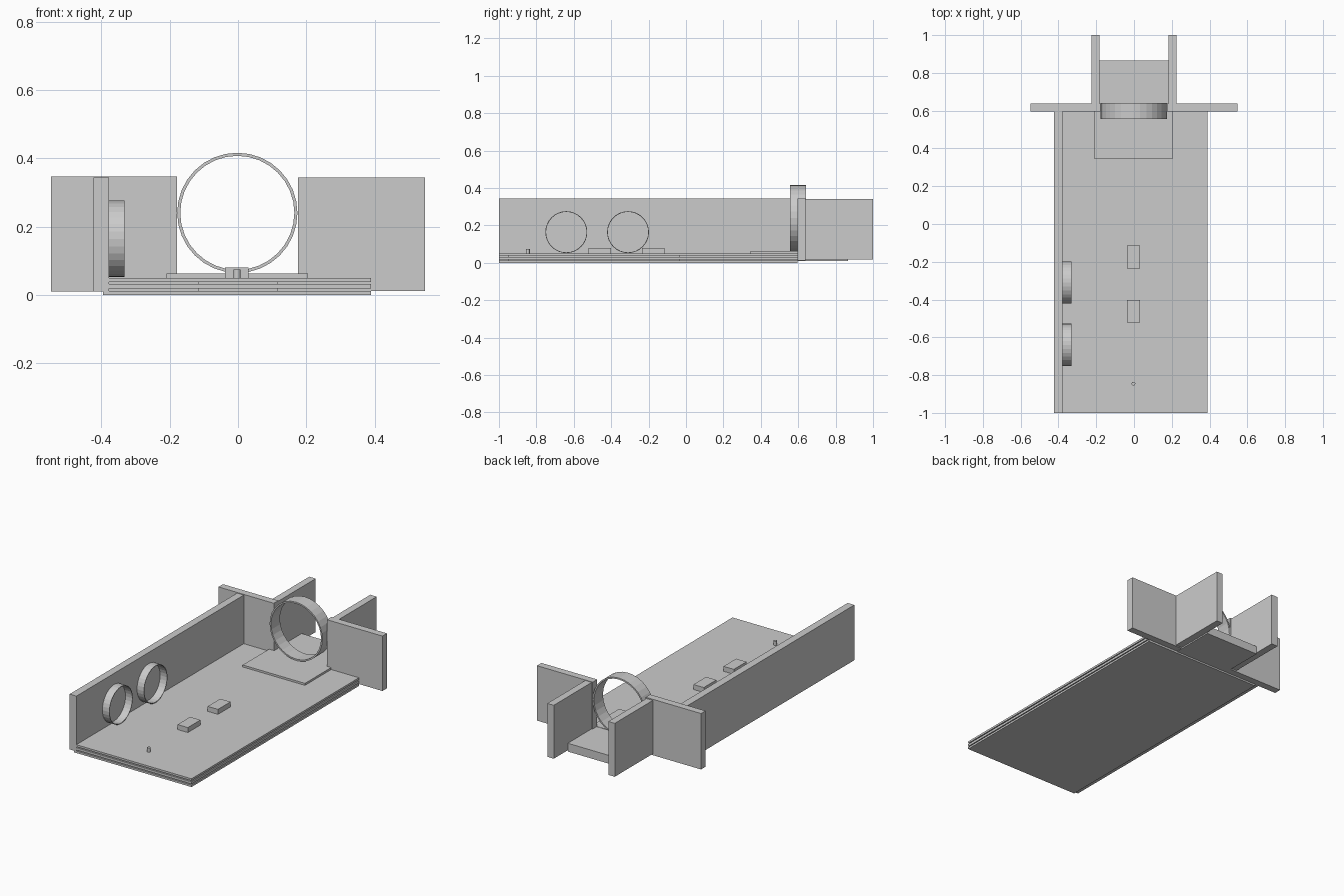
import bpy, bmesh, math
from mathutils import Matrix

if "Cube" in bpy.data.objects:
    bpy.data.objects.remove(bpy.data.objects["Cube"])


def make_object(name, bm):
    bmesh.ops.recalc_face_normals(bm, faces=bm.faces)
    mesh = bpy.data.meshes.new(name)
    bm.to_mesh(mesh)
    bm.free()
    obj = bpy.data.objects.new(name, mesh)
    bpy.context.collection.objects.link(obj)
    return obj


def box(name, x, y, z):
    """Box from (min, max) ranges on each axis."""
    bm = bmesh.new()
    size = [r[1] - r[0] for r in (x, y, z)]
    mid = [(r[0] + r[1]) / 2 for r in (x, y, z)]
    bmesh.ops.create_cube(bm, size=1, matrix=Matrix.Translation(mid) @ Matrix.Diagonal((*size, 1)))
    return make_object(name, bm)


def ring(name, centre, r_out, r_in, depth, axis, sides=32):
    """Flat-sided hollow ring whose axis runs along x or y."""
    bm = bmesh.new()
    profile = [(r_in, -depth / 2), (r_out, -depth / 2), (r_out, depth / 2), (r_in, depth / 2)]
    loops = []
    for i in range(sides):
        a = 2 * math.pi * i / sides
        loops.append([bm.verts.new((r * math.cos(a), r * math.sin(a), h)) for r, h in profile])
    for i in range(sides):
        p, q = loops[i], loops[(i + 1) % sides]
        for k in range(4):
            n = (k + 1) % 4
            bm.faces.new((p[k], q[k], q[n], p[n]))
    turn = Matrix.Rotation(math.pi / 2, 4, 'Y' if axis == 'X' else 'X')
    bm.transform(Matrix.Translation(centre) @ turn)
    return make_object(name, bm)


# Layered floor with recessed spacers in the gaps
box("floor_bottom", (-0.395, 0.39), (-1, 0.597), (0, 0.012))
box("floor_middle", (-0.378, 0.39), (-1, 0.597), (0.018, 0.032))
box("floor_top", (-0.378, 0.39), (-1, 0.597), (0.038, 0.05))
for i, z in enumerate(((0.012, 0.018), (0.032, 0.038))):
    box(f"floor_spacer_{i + 1}", (-0.115, 0.115), (-0.95, -0.035), z)

# Side wall and its round window frames
box("side_wall", (-0.423, -0.378), (-1, 0.597), (0.01, 0.343))
for i, y in enumerate((-0.64, -0.31)):
    ring(f"window_frame_{i + 1}", (-0.355, y, 0.164), 0.112, 0.108, 0.046, 'X')

# End walls on both sides of the doorway
box("end_wall_left", (-0.547, -0.178), (0.595, 0.638), (0.01, 0.347))
box("end_wall_right", (0.176, 0.547), (0.595, 0.638), (0.012, 0.343))

# Round doorway and the raised pad in front of it
ring("door_ring", (-0.002, 0.598, 0.24), 0.176, 0.167, 0.085, 'Y')
box("door_pad", (-0.21, 0.205), (0.345, 0.6), (0.05, 0.062))

# Corridor behind the doorway
for name, s in (("left", -1), ("right", 1)):
    box(f"corridor_wall_{name}", tuple(sorted((s * 0.182, s * 0.225))), (0.636, 1.0), (0.018, 0.34))
box("corridor_floor", (-0.182, 0.182), (0.597, 0.866), (0.01, 0.06))

# Floor blocks and small post
for i, y in enumerate((-0.522, -0.235)):
    box(f"floor_block_{i + 1}", (-0.038, 0.031), (y, y + 0.12), (0.05, 0.08))
bm = bmesh.new()
bmesh.ops.create_cone(bm, cap_ends=True, segments=16, radius1=0.01, radius2=0.01, depth=0.025,
                      matrix=Matrix.Translation((-0.003, -0.845, 0.0625)))
make_object("small_post", bm)
